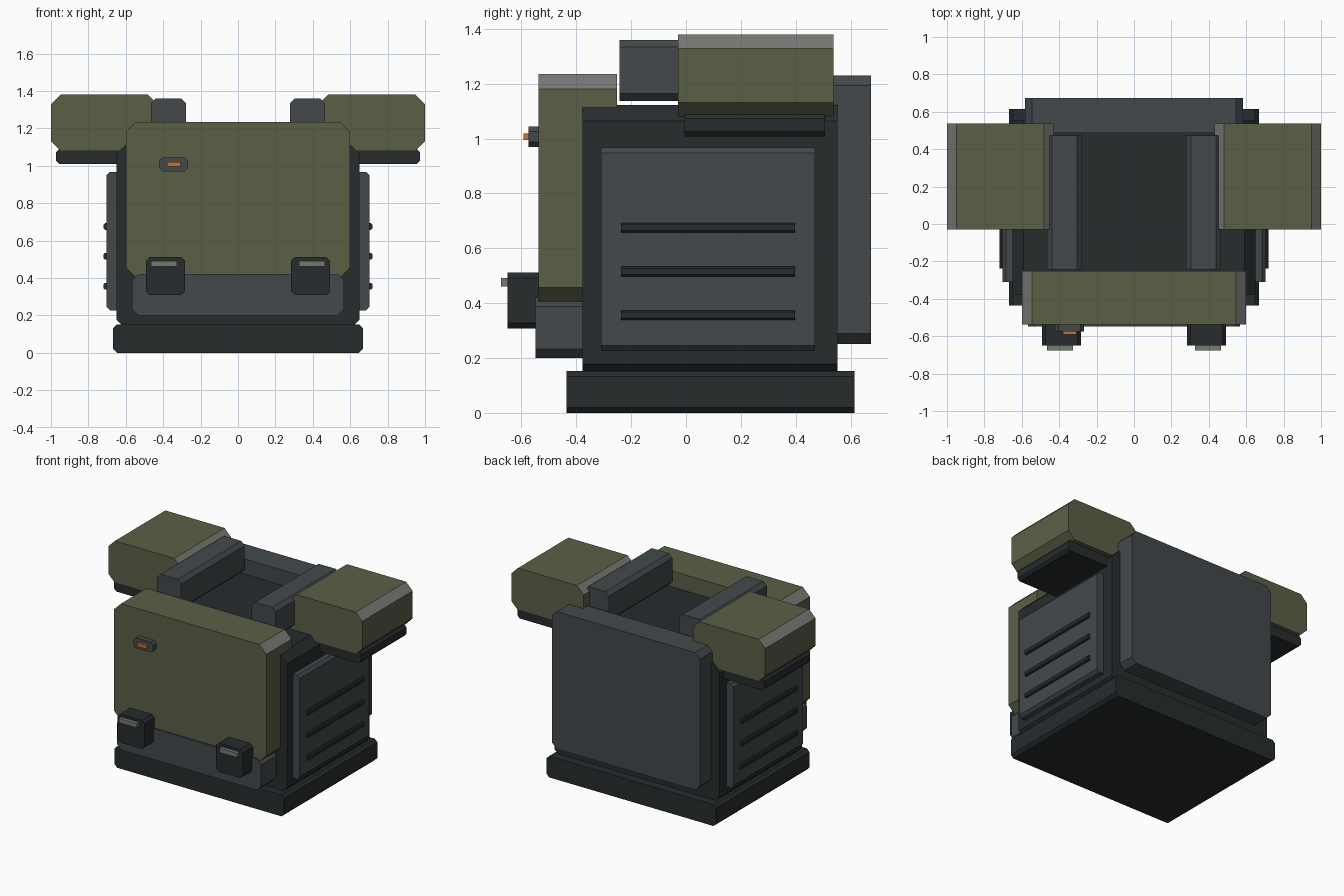
import bpy, bmesh

if "Cube" in bpy.data.objects:
    bpy.data.objects.remove(bpy.data.objects["Cube"])


def material(name, rgb):
    m = bpy.data.materials.new(name)
    m.diffuse_color = (*rgb, 1)
    m.use_nodes = True
    m.node_tree.nodes["Principled BSDF"].inputs["Base Color"].default_value = m.diffuse_color
    return m


GREEN = material("olive_paint", (0.105, 0.115, 0.062))
GREY = material("blue_grey_metal", (0.056, 0.066, 0.072))
DARK = material("dark_metal", (0.020, 0.025, 0.027))
WORN = material("worn_metal", (0.19, 0.19, 0.175))
ORANGE = material("orange_light", (0.60, 0.17, 0.03))


def block(name, x, y, z, c, mat, edge_mat=None):
    """Box whose four lengthwise (y) edges are chamfered by c."""
    (x0, x1), (y0, y1), (z0, z1) = x, y, z
    prof = [(x0 + c, z0), (x1 - c, z0), (x1, z0 + c), (x1, z1 - c),
            (x1 - c, z1), (x0 + c, z1), (x0, z1 - c), (x0, z0 + c)]
    if c == 0:
        prof = [(x0, z0), (x1, z0), (x1, z1), (x0, z1)]
    bm = bmesh.new()
    front = bm.faces.new([bm.verts.new((px, y0, pz)) for px, pz in prof])
    ext = bmesh.ops.extrude_face_region(bm, geom=[front], use_keep_orig=True)
    bmesh.ops.translate(bm, vec=(0, y1 - y0, 0),
                        verts=[g for g in ext["geom"] if isinstance(g, bmesh.types.BMVert)])
    bmesh.ops.recalc_face_normals(bm, faces=bm.faces)
    if edge_mat:  # bare metal on the upper chamfers
        for f in bm.faces:
            if f.normal.z > 0.5 and abs(f.normal.x) > 0.5:
                f.material_index = 1
    me = bpy.data.meshes.new(name)
    bm.to_mesh(me)
    bm.free()
    me.materials.append(mat)
    if edge_mat:
        me.materials.append(edge_mat)
    ob = bpy.data.objects.new(name, me)
    bpy.context.collection.objects.link(ob)
    return ob


def pair(name, x, *args):
    """Right block and its mirror on the left."""
    block(name + "_right", x, *args)
    block(name + "_left", (-x[1], -x[0]), *args)


# Core body, base and plates
block("base", (-0.667, 0.667), (-0.435, 0.615), (0, 0.152), 0.02, DARK)
block("body", (-0.65, 0.65), (-0.377, 0.553), (0.12, 1.122), 0.058, DARK)
block("chest_plate", (-0.6, 0.6), (-0.537, -0.252), (0.402, 1.235), 0.055, GREEN, WORN)
block("lower_front_plate", (-0.567, 0.567), (-0.549, -0.36), (0.2, 0.42), 0.032, GREY)
block("back_plate", (-0.583, 0.583), (0.487, 0.675), (0.252, 1.23), 0.037, GREY)

# Shoulder armour with support trays, and top rails
pair("shoulder", (0.43, 1.0), (-0.03, 0.537), (1.08, 1.38), 0.052, GREEN, WORN)
pair("shoulder_tray", (0.46, 0.972), (-0.005, 0.507), (1.008, 1.09), 0.017, DARK)
pair("top_rail", (0.278, 0.466), (-0.243, 0.472), (1.137, 1.36), 0.027, GREY)

# Side panels with three vent slats each
pair("side_panel", (0.62, 0.703), (-0.31, 0.47), (0.226, 0.967), 0.019, GREY)
for i, z in enumerate((0.356, 0.516, 0.675)):
    pair(f"vent_slat_{i + 1}", (0.688, 0.718), (-0.237, 0.397), (z - 0.018, z + 0.018), 0.007, DARK)

# Front lamps
pair("lamp_housing", (0.283, 0.493), (-0.65, -0.47), (0.308, 0.512), 0.02, DARK)
pair("lamp_strip", (0.325, 0.466), (-0.675, -0.63), (0.461, 0.492), 0, WORN)

# Indicator on the chest
block("indicator_housing", (-0.422, -0.267), (-0.574, -0.52), (0.97, 1.044), 0.018, GREY)
block("indicator_light", (-0.38, -0.308), (-0.592, -0.56), (0.995, 1.019), 0, ORANGE)
